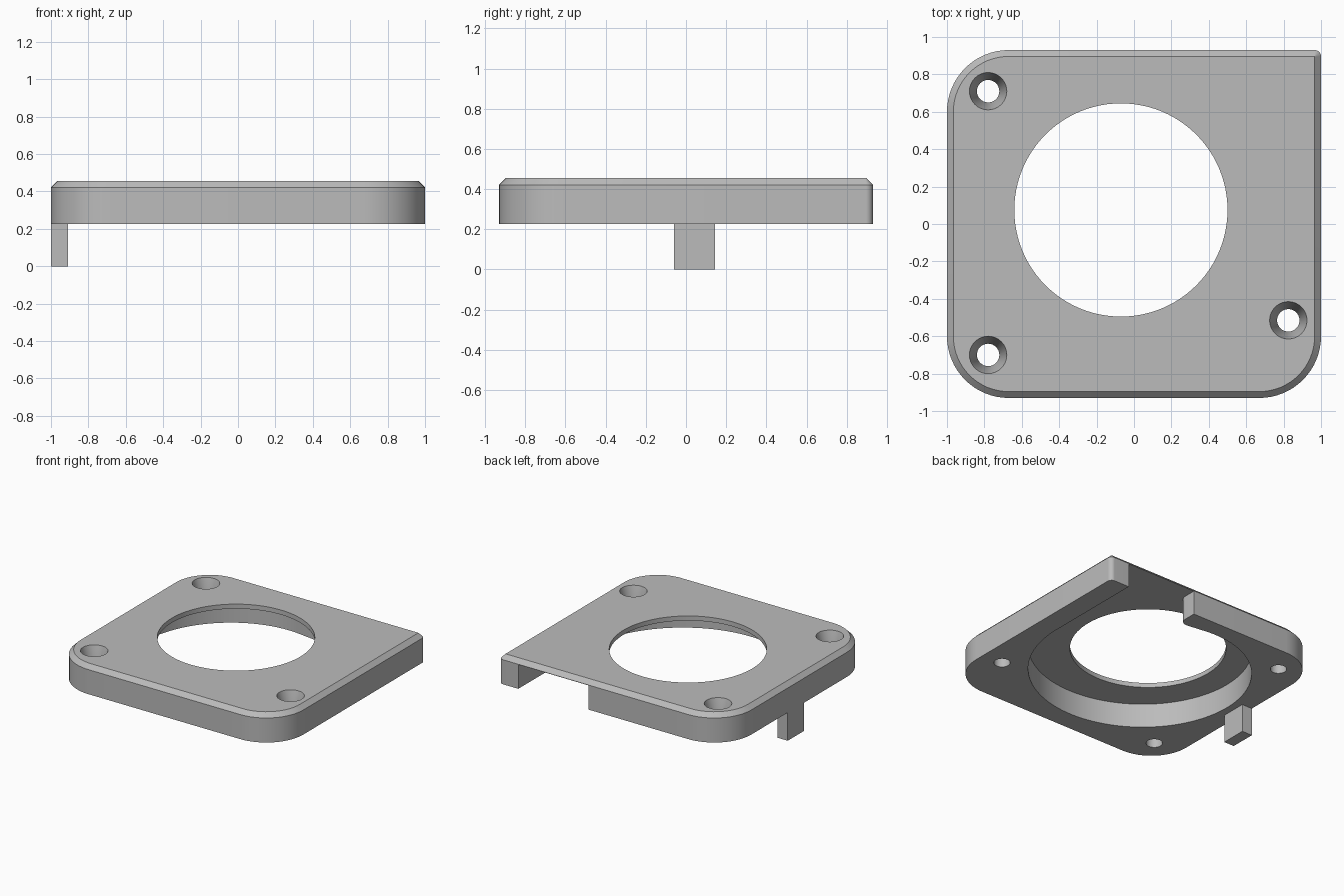
import bpy, bmesh
from math import sin, cos, radians

BASE, TOP, ROOF = 0.225, 0.455, 0.418
HX, HY, CHAMFER = 1.0, 0.93, 0.034
HOLE = (-0.07, 0.075)

cube = bpy.data.objects.get("Cube")
if cube:
    bpy.data.objects.remove(cube, do_unlink=True)

grey = bpy.data.materials.new("plain grey")
grey.use_nodes = True
grey.diffuse_color = (0.5, 0.5, 0.5, 1)
grey.node_tree.nodes["Principled BSDF"].inputs["Base Color"].default_value = (0.5, 0.5, 0.5, 1)


def arc(cx, cy, r, start, end, steps):
    angles = [radians(start + (end - start) * i / steps) for i in range(steps + 1)]
    return [(cx + r * cos(a), cy + r * sin(a)) for a in angles]


def loft(name, layers):
    """Solid through a stack of (outline, z) layers with equal point counts."""
    bm = bmesh.new()
    rings = [[bm.verts.new((x, y, z)) for x, y in pts] for pts, z in layers]
    n = len(rings[0])
    for low, high in zip(rings, rings[1:]):
        for i in range(n):
            j = (i + 1) % n
            bm.faces.new((low[i], low[j], high[j], high[i]))
    bm.faces.new(rings[0][::-1])
    bm.faces.new(rings[-1])
    bmesh.ops.recalc_face_normals(bm, faces=bm.faces)
    mesh = bpy.data.meshes.new(name)
    bm.to_mesh(mesh)
    bm.free()
    obj = bpy.data.objects.new(name, mesh)
    mesh.materials.append(grey)
    bpy.context.collection.objects.link(obj)
    return obj


def outline(inset):
    """Plate outline: three large round corners and one nearly square one."""
    pts = []
    for sx, sy, r, start in ((1, 1, 0.035, 0), (-1, 1, 0.33, 90),
                             (-1, -1, 0.33, 180), (1, -1, 0.33, 270)):
        pts += arc(sx * (HX - r), sy * (HY - r), r - inset, start, start + 90, 16)
    return pts


def cut(target, cutter):
    cutter.hide_render = True
    mod = target.modifiers.new("cut", "BOOLEAN")
    mod.operation, mod.solver, mod.object = "DIFFERENCE", "EXACT", cutter
    bpy.ops.object.select_all(action="DESELECT")
    bpy.context.view_layer.objects.active = target
    target.select_set(True)
    bpy.ops.object.modifier_apply(modifier=mod.name)
    bpy.data.objects.remove(cutter, do_unlink=True)


# Chamfered cover plate
plate = loft("cover_plate", [(outline(0), BASE), (outline(0), TOP - CHAMFER),
                             (outline(CHAMFER), TOP)])

# Spiral air chamber with an outlet through the back edge
spiral = []
for deg in range(82, 361, 3):
    r = 0.90 - 0.00066 * (360 - deg)
    spiral.append((HOLE[0] + r * cos(radians(deg)), HOLE[1] + r * sin(radians(deg))))
chamber = spiral + [(0.83, HOLE[1]), (0.83, 1.1), (0.21, 1.1)] + arc(0.15, 0.83, 0.06, 0, -90, 8)
cut(plate, loft("chamber_cutter", [(chamber, BASE - 0.1), (chamber, ROOF)]))

# Round air inlet
inlet = arc(*HOLE, 0.57, 0, 356.25, 95)
cut(plate, loft("inlet_cutter", [(inlet, ROOF - 0.1), (inlet, TOP + 0.1)]))

# Tapered screw holes
for x, y in ((-0.78, 0.71), (-0.78, -0.70), (0.825, -0.515)):
    narrow, wide = (arc(x, y, r, 0, 348.75, 31) for r in (0.06, 0.1))
    cut(plate, loft("screw_cutter", [(narrow, BASE - 0.1), (narrow, 0.3),
                                     (wide, TOP), (wide, TOP + 0.1)]))

# Locating tab under the right edge
tab = [(-HX, -0.06), (-0.91, -0.06), (-0.91, 0.145), (-HX, 0.145)]
loft("locating_tab", [(tab, 0), (tab, BASE + 0.002)])

# Smooth the curved walls, keep edges crisp
bpy.ops.object.select_all(action="DESELECT")
plate.select_set(True)
bpy.context.view_layer.objects.active = plate
bpy.ops.object.shade_smooth_by_angle(angle=radians(25))
